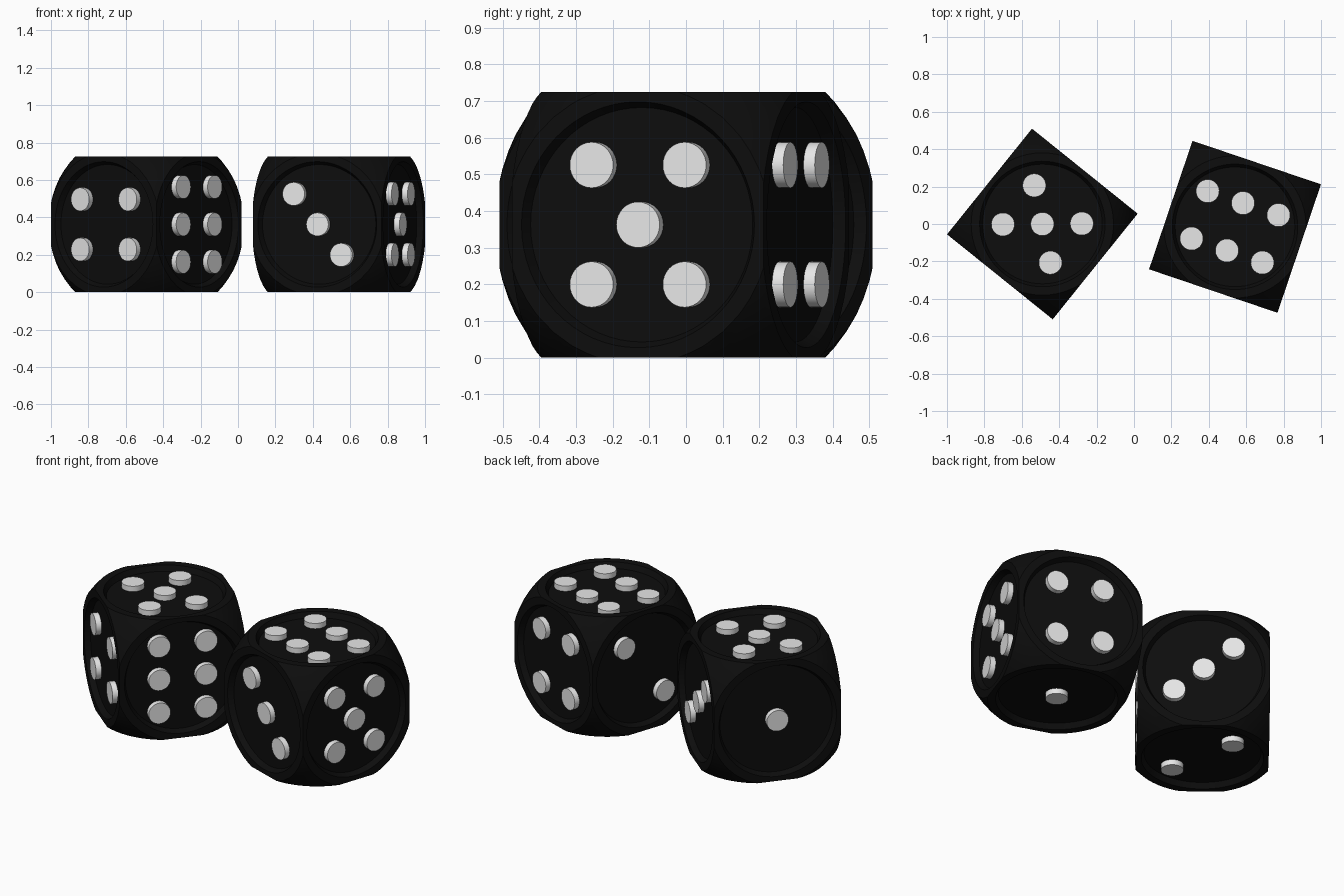
import bpy, bmesh, math
from mathutils import Matrix, Vector

HALF = 0.3625        # half the width of a die
ROUND = 0.526        # radius of the sphere that rounds the corners
DISH = 0.032         # depth of the round recess in each face
A, B, C = 0.134, 0.163, 0.2   # pip spacings

old = bpy.data.objects.get("Cube")
if old:
    bpy.data.objects.remove(old, do_unlink=True)


def material(name, value, rough):
    mat = bpy.data.materials.new(name)
    mat.use_nodes = True
    colour = (value, value, value, 1)
    mat.diffuse_color = colour
    node = mat.node_tree.nodes["Principled BSDF"]
    node.inputs["Base Color"].default_value = colour
    node.inputs["Roughness"].default_value = rough
    return mat


black = material("black", 0.004, 0.5)
white = material("white", 0.8, 0.5)


def make_object(name, bm, mat=None):
    mesh = bpy.data.meshes.new(name)
    bm.to_mesh(mesh)
    bm.free()
    if mat:
        mesh.materials.append(mat)
    obj = bpy.data.objects.new(name, mesh)
    bpy.context.scene.collection.objects.link(obj)
    return obj


def frame(normal):
    """Face frame: right, up and outward as seen from outside."""
    n = Vector(normal)
    if n.z:
        right, up = Vector((1, 0, 0)), Vector((0, n.z, 0))
    else:
        up = Vector((0, 0, 1))
        right = up.cross(n)
    return Matrix((right, up, n)).transposed().to_4x4()


FACES = {"top": (0, 0, 1), "bottom": (0, 0, -1), "front": (0, -1, 0),
         "back": (0, 1, 0), "right": (1, 0, 0), "left": (-1, 0, 0)}


def disc(bm, radius_in, radius_out, low, high, place, sides):
    """Cylinder or cone along the local z axis from low to high."""
    shift = Matrix.Translation((0, 0, (low + high) / 2))
    bmesh.ops.create_cone(bm, cap_ends=True, segments=sides, radius1=radius_in,
                          radius2=radius_out, depth=high - low,
                          matrix=place @ shift)


# Die body: a cube rounded by a sphere, with a shallow dish in every face
bm = bmesh.new()
bmesh.ops.create_cube(bm, size=2 * HALF)
body = make_object("die_body", bm, black)

bm = bmesh.new()
bmesh.ops.create_uvsphere(bm, u_segments=64, v_segments=32, radius=ROUND)
ball = make_object("rounding_cutter", bm)

bm = bmesh.new()
for normal in FACES.values():
    disc(bm, 0.32, 0.337, HALF - DISH, HALF + 0.003, frame(normal), 64)
dishes = make_object("dish_cutter", bm)

for cutter, operation in ((ball, "INTERSECT"), (dishes, "DIFFERENCE")):
    cutter.hide_render = True
    mod = body.modifiers.new(cutter.name, "BOOLEAN")
    mod.operation, mod.solver, mod.object = operation, "EXACT", cutter

graph = bpy.context.evaluated_depsgraph_get()
die_mesh = bpy.data.meshes.new_from_object(body.evaluated_get(graph))
for helper in (body, ball, dishes):
    bpy.data.objects.remove(helper, do_unlink=True)
die_mesh.materials.clear()
die_mesh.materials.append(black)
die_mesh.polygons.foreach_set("material_index", [0] * len(die_mesh.polygons))

# Pip layouts as (across, up) positions
corners = [(u, v) for u in (-A, A) for v in (-B, B)]
falling = [(-A, B), (A, -B)]
LAYOUT = {1: [(0, 0)], 2: falling, 3: falling + [(0, 0)], 4: corners,
          5: corners + [(0, 0)],
          6: [(u, v) for u in (-A, A) for v in (-C, 0, C)]}


def smooth(mesh):
    mesh.polygons.foreach_set("use_smooth", [True] * len(mesh.polygons))
    mesh.set_sharp_from_angle(angle=math.radians(25))


def make_die(name, location, angle, numbers, turned):
    """numbers: pips per face; turned: faces with a quarter-turned layout."""
    pose = Matrix.Translation(location) @ Matrix.Rotation(angle, 4, "Z")
    die = bpy.data.objects.new(name + "_body", die_mesh)
    bpy.context.scene.collection.objects.link(die)
    die.matrix_world = pose
    for face, count in numbers.items():
        bm = bmesh.new()
        for u, v in LAYOUT[count]:
            if face in turned:
                u, v = -v, u
            place = frame(FACES[face]) @ Matrix.Translation((u, v, 0))
            disc(bm, 0.0625, 0.0625, HALF - DISH - 0.004, HALF, place, 32)
        pips = make_object(f"{name}_{face}_pips", bm, white)
        smooth(pips.data)
        pips.parent = die


smooth(die_mesh)
make_die("first_die", (-0.49, 0, HALF), math.radians(-38.8),
         {"top": 5, "bottom": 2, "front": 4, "back": 3, "right": 6, "left": 1},
         ("top", "bottom", "front", "back"))
make_die("second_die", (0.54, -0.015, HALF), math.radians(-18.7),
         {"top": 6, "bottom": 1, "front": 3, "back": 4, "right": 5, "left": 2},
         ("top",))
